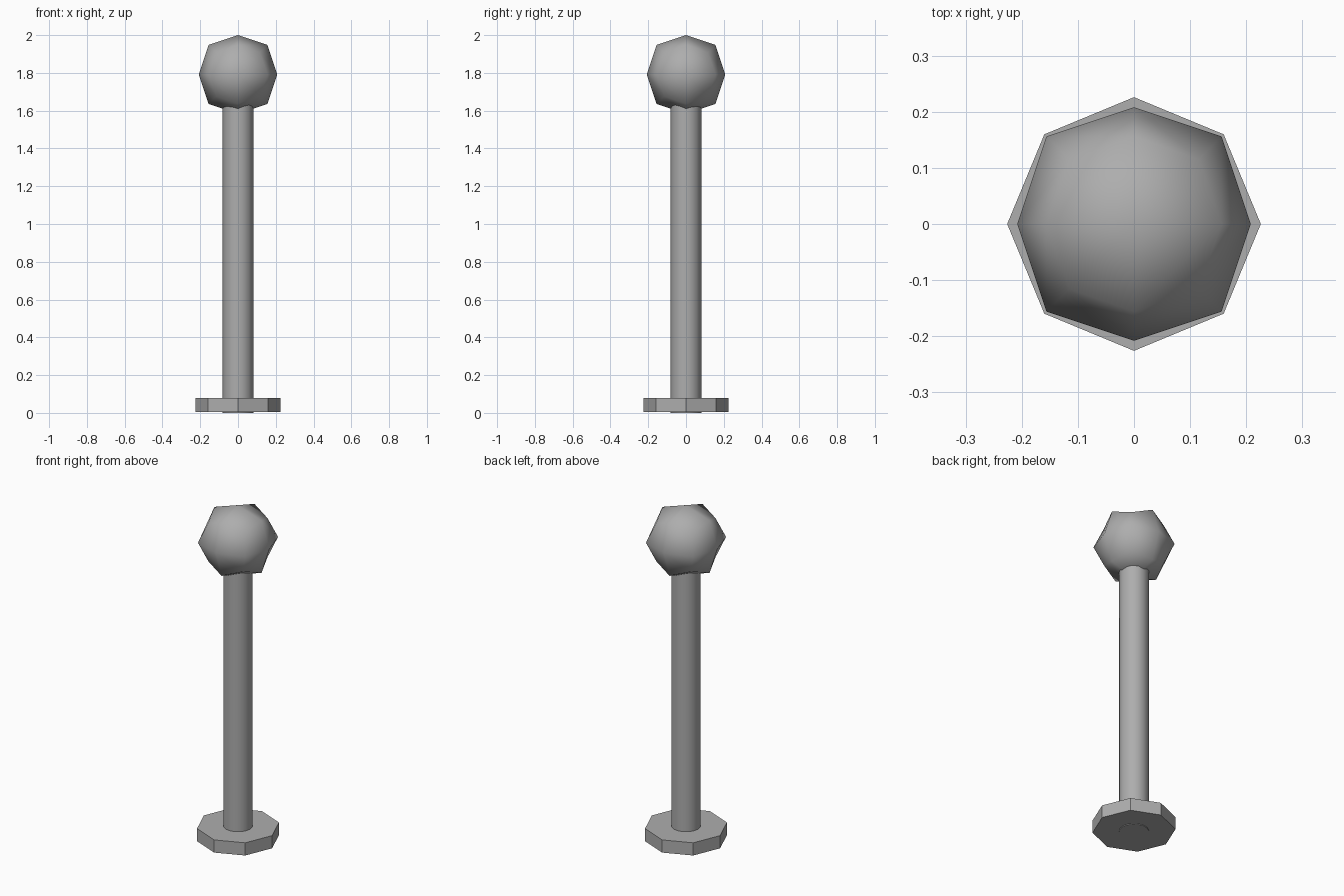
import bpy, bmesh, math

if "Cube" in bpy.data.objects:
    bpy.data.objects.remove(bpy.data.objects["Cube"])

grey = bpy.data.materials.new("mid_grey")
grey.diffuse_color = (0.42, 0.42, 0.42, 1)
grey.use_nodes = True
grey.node_tree.nodes["Principled BSDF"].inputs["Base Color"].default_value = grey.diffuse_color


def cylinder(name, sides, radius, z0, z1):
    bpy.ops.mesh.primitive_cylinder_add(vertices=sides, radius=radius, depth=z1 - z0,
                                        location=(0, 0, (z0 + z1) / 2))
    obj = bpy.context.object
    obj.name = name
    obj.data.materials.append(grey)
    return obj


# octagonal foot plate
cylinder("base_plate", 8, 0.226, 0.004, 0.08)

# round post, running through the plate and up into the ball
cylinder("post", 16, 0.081, 0.0, 1.64)
bpy.ops.object.shade_smooth_by_angle(angle=math.radians(35))

# ball: a cube split once and rounded, with edge and corner points pulled inward
R = 0.208
bm = bmesh.new()
bmesh.ops.create_cube(bm, size=2 * R)
bmesh.ops.subdivide_edges(bm, edges=bm.edges[:], cuts=1, use_grid_fill=True)
pull = {1: 1.0, 2: 0.75, 3: 5 / 9}
for v in bm.verts:
    v.co *= pull[sum(abs(c) > 1e-4 for c in v.co)]
for f in bm.faces:
    f.smooth = True
mesh = bpy.data.meshes.new("ball")
bm.to_mesh(mesh)
bm.free()
ball = bpy.data.objects.new("ball", mesh)
ball.location.z = 2.0 - R
mesh.materials.append(grey)
bpy.context.collection.objects.link(ball)
